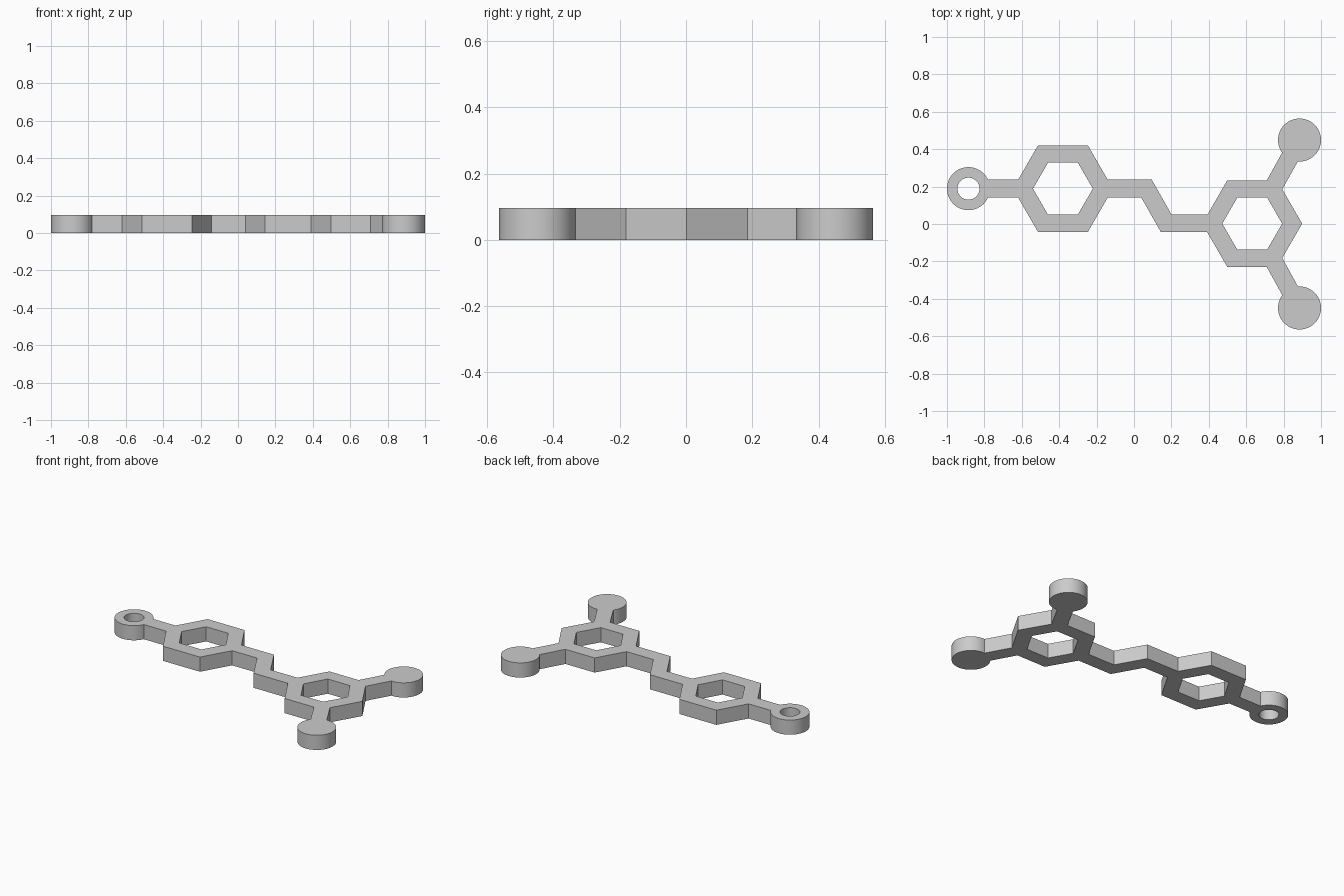
import bpy, bmesh
from math import cos, sin, pi, radians
from mathutils import Vector

HEIGHT = 0.096
BAR = 0.048          # half width of the connecting bars
OUTER, INNER = 0.267, 0.16   # hexagon corner radii
DISC, HOLE = 0.115, 0.059

cube = bpy.data.objects.get("Cube")
if cube:
    bpy.data.objects.remove(cube, do_unlink=True)

grey = bpy.data.materials.new("plain grey")
grey.use_nodes = True
colour = (0.6, 0.6, 0.6, 1)
grey.diffuse_color = colour
grey.node_tree.nodes["Principled BSDF"].inputs["Base Color"].default_value = colour


def add_part(name, bm):
    """Extrude the flat faces to full height and make an object."""
    bmesh.ops.recalc_face_normals(bm, faces=bm.faces)
    top = bmesh.ops.extrude_face_region(bm, geom=bm.faces[:], use_keep_orig=True)
    verts = [g for g in top["geom"] if isinstance(g, bmesh.types.BMVert)]
    bmesh.ops.translate(bm, verts=verts, vec=(0, 0, HEIGHT))
    bmesh.ops.recalc_face_normals(bm, faces=bm.faces)
    mesh = bpy.data.meshes.new(name)
    bm.to_mesh(mesh)
    bm.free()
    mesh.materials.append(grey)
    obj = bpy.data.objects.new(name, mesh)
    bpy.context.scene.collection.objects.link(obj)
    return obj


def circle(bm, centre, radius, sides):
    return [bm.verts.new((centre.x + radius * cos(2 * pi * i / sides),
                          centre.y + radius * sin(2 * pi * i / sides), 0))
            for i in range(sides)]


def ring(name, centre, outer, inner, sides):
    bm = bmesh.new()
    a, b = (circle(bm, centre, r, sides) for r in (outer, inner))
    for i in range(sides):
        j = (i + 1) % sides
        bm.faces.new((a[i], a[j], b[j], b[i]))
    return add_part(name, bm)


def disc(name, centre):
    bm = bmesh.new()
    bm.faces.new(circle(bm, centre, DISC, 64))
    return add_part(name, bm)


def bar(name, *path):
    """A constant width strip along a path, with mitred corners."""
    normals = []
    for a, b in zip(path, path[1:]):
        d = (b - a).normalized()
        normals.append(Vector((-d.y, d.x)))
    left, right = [], []
    for i, p in enumerate(path):
        n0, n1 = normals[max(i - 1, 0)], normals[min(i, len(normals) - 1)]
        offset = (n0 + n1) * (BAR / (1 + n0.dot(n1)))
        left.append(p + offset)
        right.append(p - offset)
    bm = bmesh.new()
    bm.faces.new([bm.verts.new((p.x, p.y, 0)) for p in left + right[::-1]])
    return add_part(name, bm)


# Layout of the centres
hex_a = Vector((-0.38, 0.189))
hex_b = Vector((0.632, 0.002))
loop = Vector((-0.885, 0.189))
wall = Vector(((OUTER + INNER) / 2, 0))   # reaches the middle of a ring wall

# Rings and the hanging loop
parts = [
    ring("left_hexagon", hex_a, OUTER, INNER, 6),
    ring("right_hexagon", hex_b, OUTER, INNER, 6),
    ring("hanging_loop", loop, DISC, HOLE, 64),
    bar("loop_bar", loop + Vector((0.085, 0)), hex_a - wall),
    bar("zigzag_link", hex_a + wall, Vector((0.067, 0.189)),
        Vector((0.172, 0.004)), Vector((hex_b.x - wall.x, 0.004))),
]

# Two discs on slanted arms
for side, label in ((1, "back"), (-1, "front")):
    tip = Vector((0.885, side * 0.449))
    root = hex_b + wall.x * Vector((cos(pi / 3), side * sin(pi / 3)))
    parts += [disc(label + "_disc", tip), bar(label + "_arm", root, tip)]

# Fuse everything into one solid piece
body = parts[0]
bpy.ops.object.select_all(action="DESELECT")
bpy.context.view_layer.objects.active = body
body.select_set(True)
for part in parts[1:]:
    mod = body.modifiers.new("fuse", "BOOLEAN")
    mod.operation = "UNION"
    mod.solver = "EXACT"
    mod.object = part
    bpy.ops.object.modifier_apply(modifier=mod.name)
    bpy.data.objects.remove(part, do_unlink=True)
body.name = "linked_hexagon_pendant"
bpy.ops.object.shade_smooth_by_angle(angle=radians(30))
